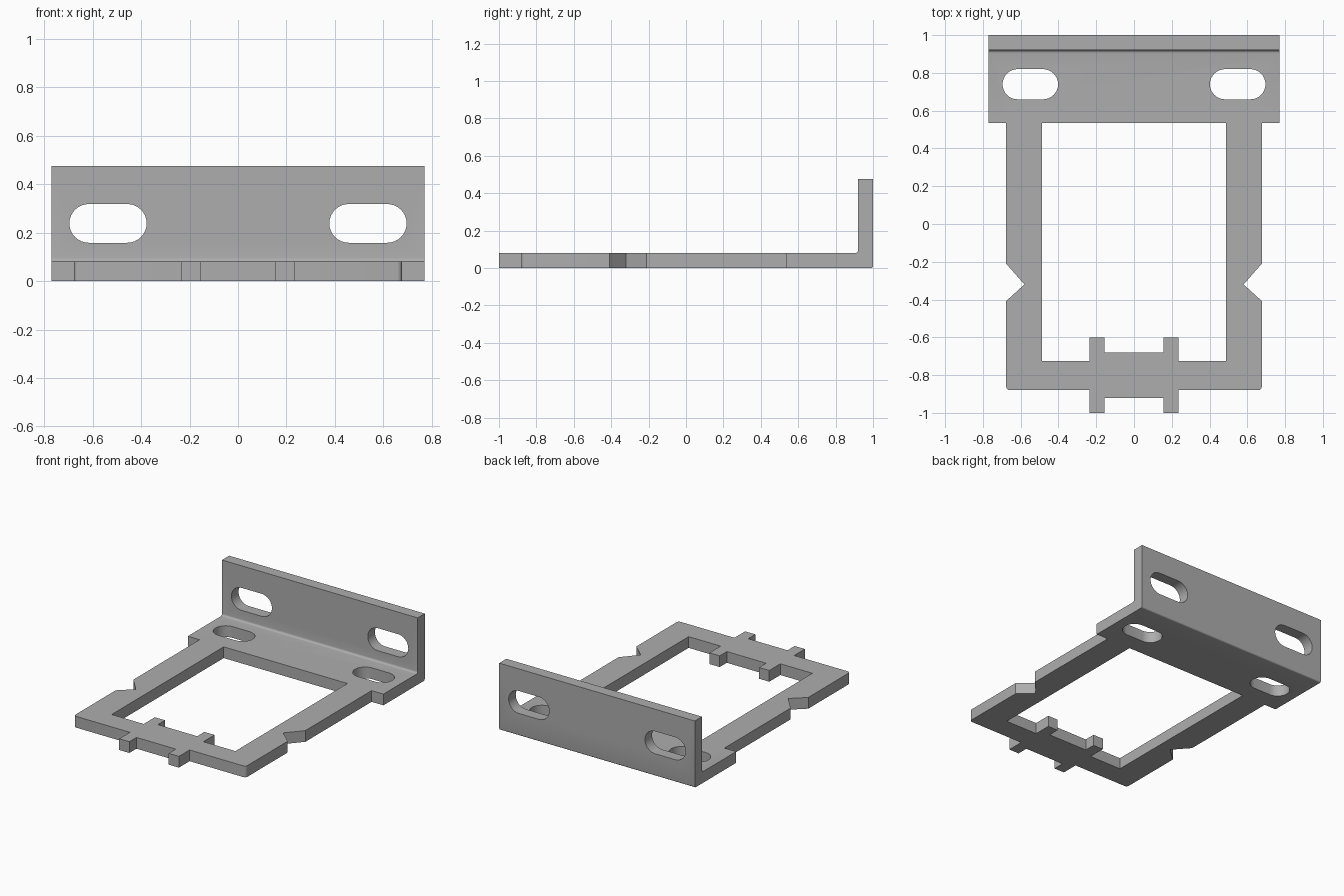
import bpy, bmesh
from math import sin, cos, pi, radians
from mathutils import Vector

cube = bpy.data.objects.get("Cube")
if cube:
    bpy.data.objects.remove(cube)

T = 0.08            # sheet thickness
FLANGE_Y = 0.535    # front edge of the wide flange

steel = bpy.data.materials.new("grey steel")
steel.use_nodes = True
colour = (0.42, 0.42, 0.42, 1)
steel.diffuse_color = colour
steel.node_tree.nodes["Principled BSDF"].inputs["Base Color"].default_value = colour


def arc(cx, cy, r, start, end, n):
    """Points along an arc, angles in degrees."""
    angles = [radians(start + (end - start) * i / n) for i in range(n + 1)]
    return [(cx + r * cos(a), cy + r * sin(a)) for a in angles]


def extrude(name, outline, place, depth):
    """Solid from a 2D outline; place maps (u, v) to 3D, depth is the sweep."""
    bm = bmesh.new()
    face = bm.faces.new([bm.verts.new(place(u, v)) for u, v in outline])
    swept = bmesh.ops.extrude_face_region(bm, geom=[face])["geom"]
    bmesh.ops.translate(bm, vec=Vector(depth),
                        verts=[g for g in swept if isinstance(g, bmesh.types.BMVert)])
    bmesh.ops.recalc_face_normals(bm, faces=bm.faces)
    mesh = bpy.data.meshes.new(name)
    bm.to_mesh(mesh)
    bm.free()
    mesh.materials.append(steel)
    obj = bpy.data.objects.new(name, mesh)
    bpy.context.collection.objects.link(obj)
    return obj


def combine(target, tool, operation):
    """Apply a boolean and discard the tool."""
    mod = target.modifiers.new("boolean", 'BOOLEAN')
    mod.operation, mod.object, mod.solver = operation, tool, 'EXACT'
    bpy.context.view_layer.objects.active = target
    bpy.ops.object.modifier_apply(modifier=mod.name)
    bpy.data.objects.remove(tool)


def slot(x0, x1, v0, v1):
    r = (v1 - v0) / 2
    v = (v0 + v1) / 2
    return arc(x1 - r, v, r, -90, 90, 16) + arc(x0 + r, v, r, 90, 270, 16)


# Bent angle: flat flange and upright wall with a small bend radius
profile = [(FLANGE_Y, 0)] + arc(0.99, 0.01, 0.01, -90, 0, 4)
profile += [(1, 0.475), (0.92, 0.475)]
profile += arc(0.905, T + 0.015, 0.015, 0, -90, 5) + [(FLANGE_Y, T)]
bracket = extrude("mounting_bracket", profile, lambda u, v: (-0.77, u, v), (1.54, 0, 0))

# Open frame: right-hand half outline, mirrored, from inner to outer edge
half = [(0.155, -0.68), (0.155, -0.60), (0.235, -0.60), (0.235, -0.725),
        (0.487, -0.725), (0.487, FLANGE_Y), (0.487, 0.6), (0.677, 0.6),
        (0.677, -0.21), (0.58, -0.32), (0.677, -0.408)]
half += arc(0.657, -0.86, 0.02, 0, -90, 4)
half += [(0.235, -0.88), (0.235, -1), (0.155, -1), (0.155, -0.92)]
outline = half + [(-x, y) for x, y in reversed(half)]
frame = extrude("frame", outline, lambda u, v: (u, v, 0), (0, 0, T))
combine(bracket, frame, 'UNION')

# Slots through the flange and the wall
for side in (1, -1):
    flat = [(side * x, y) for x, y in slot(0.402, 0.696, 0.66, 0.82)]
    combine(bracket, extrude("flange_slot", flat, lambda u, v: (u, v, -0.05),
                             (0, 0, 0.2)), 'DIFFERENCE')
    upright = [(side * x, z) for x, z in slot(0.377, 0.696, 0.158, 0.318)]
    combine(bracket, extrude("wall_slot", upright, lambda u, v: (u, 0.88, v),
                             (0, 0.2, 0)), 'DIFFERENCE')

# Smooth the bends and slot ends, keep the cut edges crisp
bpy.ops.object.select_all(action='DESELECT')
bracket.select_set(True)
bpy.context.view_layer.objects.active = bracket
bpy.ops.object.shade_smooth_by_angle(angle=radians(30))
